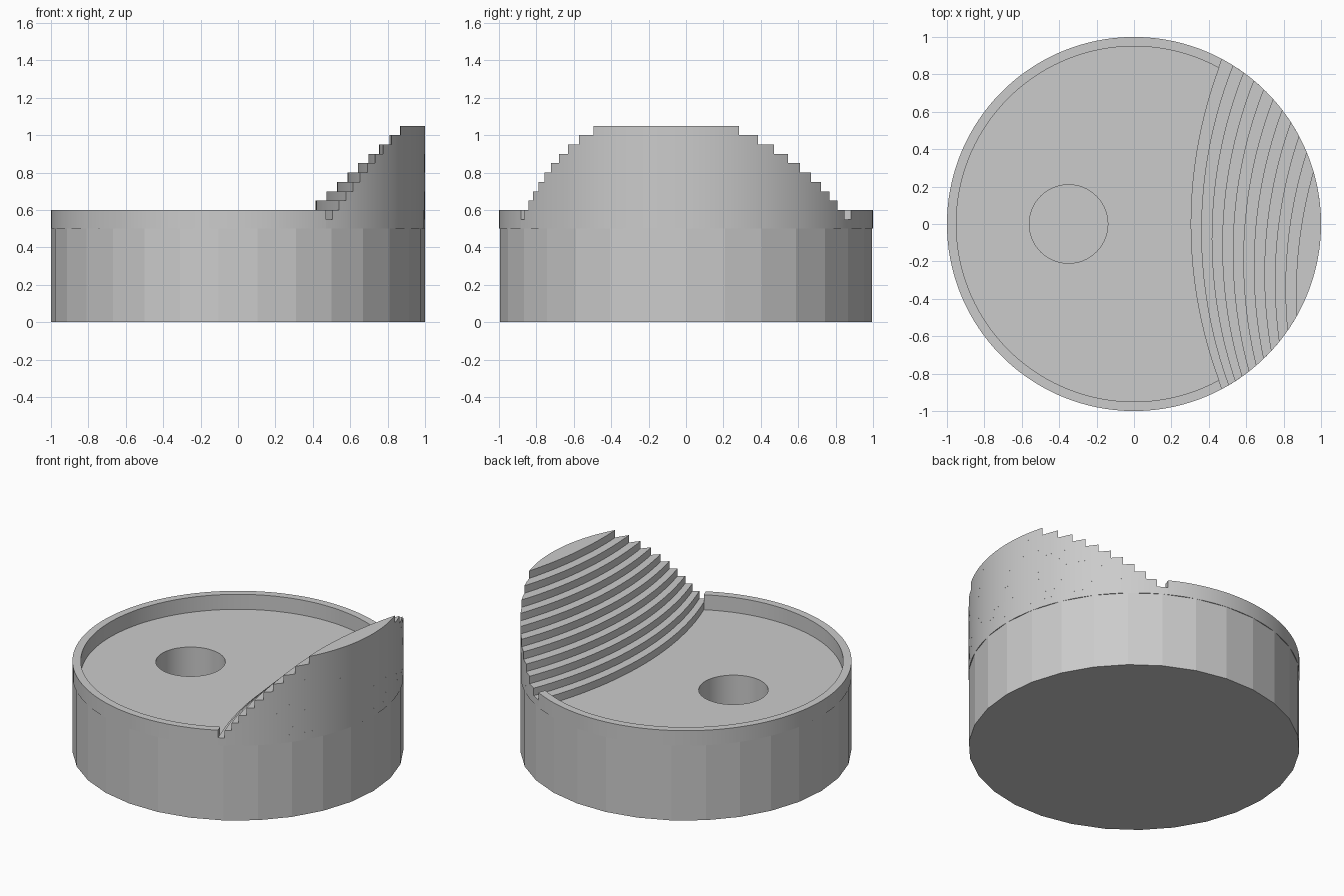
import bpy, bmesh, math
from math import pi

if "Cube" in bpy.data.objects:
    bpy.data.objects.remove(bpy.data.objects["Cube"], do_unlink=True)

FLOOR, STEP, COUNT = 0.5, 0.05, 11
ARC_R = 2.4          # radius of the curved step fronts
RIM_INNER = 0.95

grey = bpy.data.materials.new("plain grey")
grey.use_nodes = True
grey.diffuse_color = (0.6, 0.6, 0.6, 1)
grey.node_tree.nodes["Principled BSDF"].inputs["Base Color"].default_value = (0.6, 0.6, 0.6, 1)


def arc(cx, cy, r, start, end, n):
    """Points along a circular arc, both ends included."""
    angles = [start + (end - start) * i / n for i in range(n + 1)]
    return [(cx + r * math.cos(a), cy + r * math.sin(a)) for a in angles]


def prism(name, outline, z0, z1):
    """Extrude a flat counter-clockwise outline from z0 to z1."""
    bm = bmesh.new()
    low = [bm.verts.new((x, y, z0)) for x, y in outline]
    high = [bm.verts.new((x, y, z1)) for x, y in outline]
    bm.faces.new(high)
    bm.faces.new(low[::-1])
    for i in range(len(low)):
        j = (i + 1) % len(low)
        bm.faces.new((low[i], low[j], high[j], high[i]))
    mesh = bpy.data.meshes.new(name)
    bm.to_mesh(mesh)
    bm.free()
    mesh.materials.append(grey)
    obj = bpy.data.objects.new(name, mesh)
    bpy.context.collection.objects.link(obj)
    return obj


def activate(obj):
    bpy.ops.object.select_all(action='DESELECT')
    obj.select_set(True)
    bpy.context.view_layer.objects.active = obj


def smooth(obj, degrees):
    activate(obj)
    bpy.ops.object.shade_smooth_by_angle(angle=math.radians(degrees))


def step_centre(i):
    return 0.303 + 0.0563 * i + ARC_R, -0.038 * i


def crossing(i, r):
    """Where the front of step i meets a central circle of radius r."""
    cx, cy = step_centre(i)
    d, phi = math.hypot(cx, cy), math.atan2(cy, cx)
    half = math.acos((d * d + r * r - ARC_R ** 2) / (2 * d * r))
    beta = math.asin(r * math.sin(half) / ARC_R)
    return phi, half, beta


# Faceted base with a round blind hole
base = prism("base", arc(0, 0, 1, 0, 2 * pi, 30)[:-1], 0, FLOOR)
cutter = prism("hole_cutter", arc(-0.35, 0, 0.21, 0, 2 * pi, 64)[:-1], 0.1, 0.7)
cutter.hide_render = True
cut = base.modifiers.new("hole", 'BOOLEAN')
cut.operation, cut.solver, cut.object = 'DIFFERENCE', 'EXACT', cutter
activate(base)
bpy.ops.object.modifier_apply(modifier="hole")
bpy.data.objects.remove(cutter, do_unlink=True)
smooth(base, 8)

# Low rim, open where the steps stand
phi, outer, _ = crossing(0, 1)
_, inner, _ = crossing(0, RIM_INNER)
rim_outline = (arc(0, 0, 1, phi + outer, phi + 2 * pi - outer, 90)
               + arc(0, 0, RIM_INNER, phi + 2 * pi - inner, phi + inner, 90))
smooth(prism("rim", rim_outline, FLOOR, FLOOR + 0.1), 30)

# Curved steps, each turned a little further than the one below
for i in range(COUNT):
    phi, half, beta = crossing(i, 1)
    cx, cy = step_centre(i)
    front = arc(cx, cy, ARC_R, phi + pi - beta, phi + pi + beta, 24)[1:-1]
    outline = arc(0, 0, 1, phi - half, phi + half, 40) + front
    z = FLOOR + STEP * i
    smooth(prism(f"step_{i + 1}", outline, z, z + STEP), 30)
